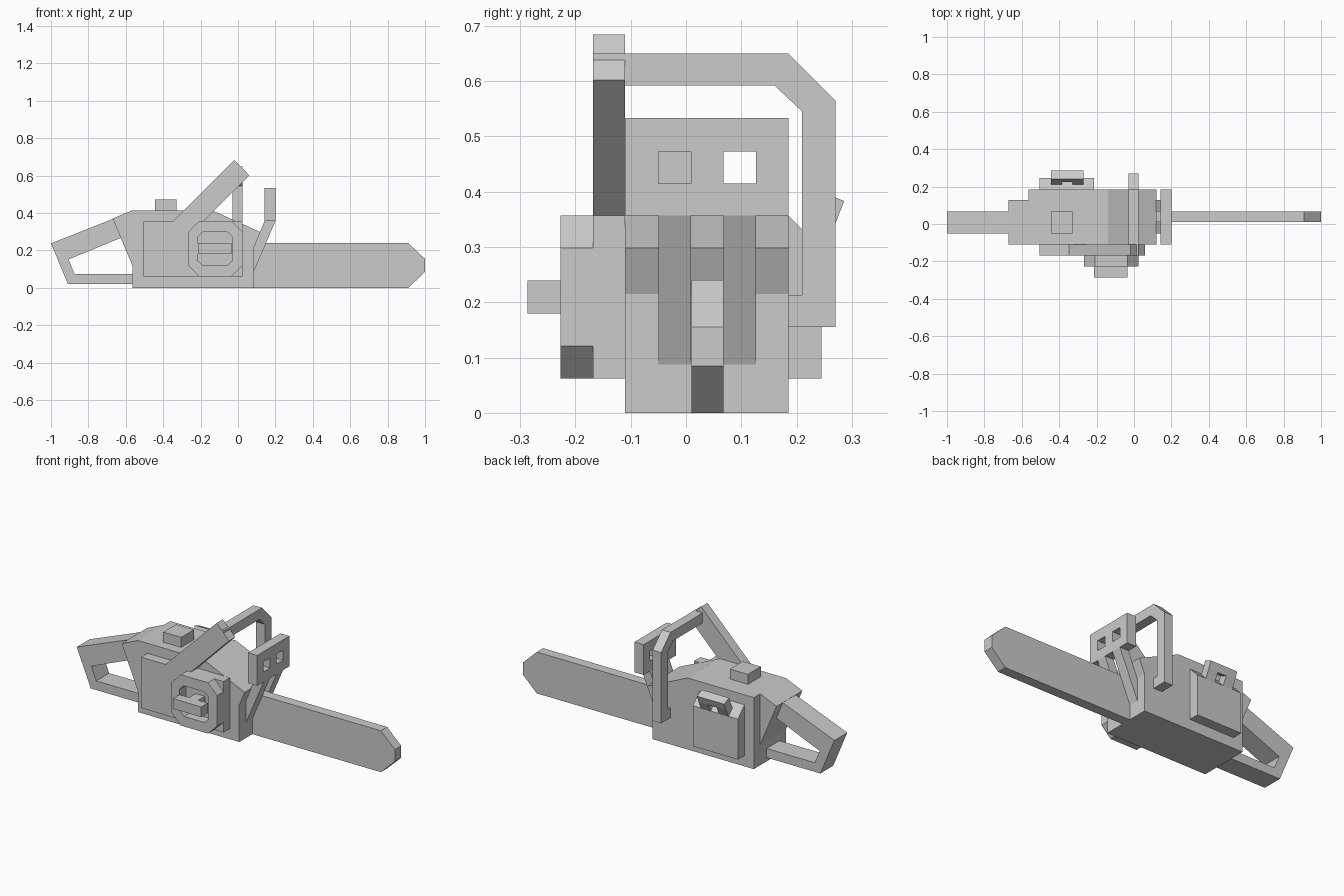
import bpy, bmesh
from mathutils import Vector

if "Cube" in bpy.data.objects:
    bpy.data.objects.remove(bpy.data.objects["Cube"])


def prism(name, outline, axis, lo, hi):
    """Extrude a 2D outline along an axis: 'y' outlines are (x, z), 'x' outlines are (y, z)."""
    bm = bmesh.new()
    put = (lambda p, d: (p[0], d, p[1])) if axis == 'y' else (lambda p, d: (d, p[0], p[1]))
    face = bm.faces.new([bm.verts.new(put(p, lo)) for p in outline])
    ext = bmesh.ops.extrude_face_region(bm, geom=[face])
    shift = Vector((0, hi - lo, 0)) if axis == 'y' else Vector((hi - lo, 0, 0))
    moved = [g for g in ext['geom'] if isinstance(g, bmesh.types.BMVert)]
    bmesh.ops.translate(bm, verts=moved, vec=shift)
    bmesh.ops.recalc_face_normals(bm, faces=bm.faces)
    mesh = bpy.data.meshes.new(name)
    bm.to_mesh(mesh)
    bm.free()
    obj = bpy.data.objects.new(name, mesh)
    bpy.context.collection.objects.link(obj)
    return obj


def rect(a0, a1, b0, b1):
    return [(a0, b0), (a1, b0), (a1, b1), (a0, b1)]


def octagon(a0, a1, b0, b1, c):
    return [(a0 + c, b0), (a1 - c, b0), (a1, b0 + c), (a1, b1 - c),
            (a1 - c, b1), (a0 + c, b1), (a0, b1 - c), (a0, b0 + c)]


def cut(obj, cutter):
    cutter.hide_render = True
    cutter.hide_set(True)
    mod = obj.modifiers.new("cut", 'BOOLEAN')
    mod.operation = 'DIFFERENCE'
    mod.solver = 'EXACT'
    mod.object = cutter


# Engine body, with a rear overhang on all but the left flank
front = [(-0.565, 0), (0.085, 0), (0.085, 0.215), (0.12, 0.298), (-0.14, 0.415), (-0.565, 0.415)]
prism("engine_body", front + [(-0.67, 0.37), (-0.565, 0.12)], 'y', -0.11, 0.127)
prism("left_flank", front, 'y', 0.127, 0.185)
prism("top_cap", rect(-0.445, -0.33, 0.41, 0.473), 'y', -0.05, 0.068)

# Guide bar
prism("guide_bar", [(0.08, 0), (0.91, 0), (1.0, 0.085), (1.0, 0.155), (0.91, 0.24), (0.08, 0.24)],
      'y', 0.01, 0.068)

# Rear handle loop
prism("rear_handle", [(-0.66, 0.372), (-1.0, 0.238), (-0.91, 0.022), (-0.56, 0.022), (-0.56, 0.075),
                      (-0.875, 0.075), (-0.906, 0.152), (-0.62, 0.27)], 'y', -0.05, 0.068)

# Hand guard with two windows, each above a support arm
guard = prism("hand_guard", rect(-0.11, 0.185, 0.357, 0.533), 'x', 0.142, 0.2)
for i, y in enumerate((-0.05, 0.068)):
    cut(guard, prism(f"guard_window_{i}", rect(y, y + 0.059, 0.415, 0.473), 'x', 0.1, 0.25))
    prism(f"guard_arm_{i}", [(0.084, 0.085), (0.2, 0.357), (0.142, 0.357), (0.084, 0.22)],
          'y', y, y + 0.059)

# Starter side: cover with diagonal strut, octagonal housing and pull grip
prism("starter_cover", [(-0.505, 0.062), (0.025, 0.062), (0.025, 0.357), (-0.183, 0.357),
                        (0.06, 0.602), (-0.02, 0.684), (-0.347, 0.357), (-0.505, 0.357)],
      'y', -0.168, -0.11)
housing = prism("starter_housing", octagon(-0.267, 0.025, 0.062, 0.357, 0.059), 'y', -0.227, -0.168)
cut(housing, prism("housing_recess", octagon(-0.215, -0.03, 0.12, 0.298, 0.027), 'y', -0.3, -0.1))
prism("pull_grip", rect(-0.215, -0.035, 0.18, 0.239), 'y', -0.287, -0.227)
prism("pull_stem", rect(-0.155, -0.095, 0.18, 0.239), 'y', -0.227, -0.16)

# Front handle: over the top and down the left side
prism("front_handle", [(-0.168, 0.592), (0.16, 0.592), (0.21, 0.545), (0.21, 0.213), (0.18, 0.213),
                       (0.18, 0.155), (0.27, 0.155), (0.27, 0.565), (0.185, 0.65), (-0.168, 0.65)],
      'x', -0.03, 0.025)

# Left cover with sloped top
prism("left_cover", [(0.18, 0.062), (0.245, 0.062), (0.245, 0.297), (0.185, 0.357)], 'x', -0.505, -0.215)

# Tilted latch: a bar on two feet
prism("latch_bar", [(0.24, 0.402), (0.286, 0.383), (0.27, 0.342), (0.224, 0.362)], 'x', -0.445, -0.27)
for i, x in enumerate((-0.445, -0.33)):
    prism(f"latch_foot_{i}", [(0.224, 0.362), (0.27, 0.342), (0.243, 0.29), (0.205, 0.32)],
          'x', x, x + 0.06)
